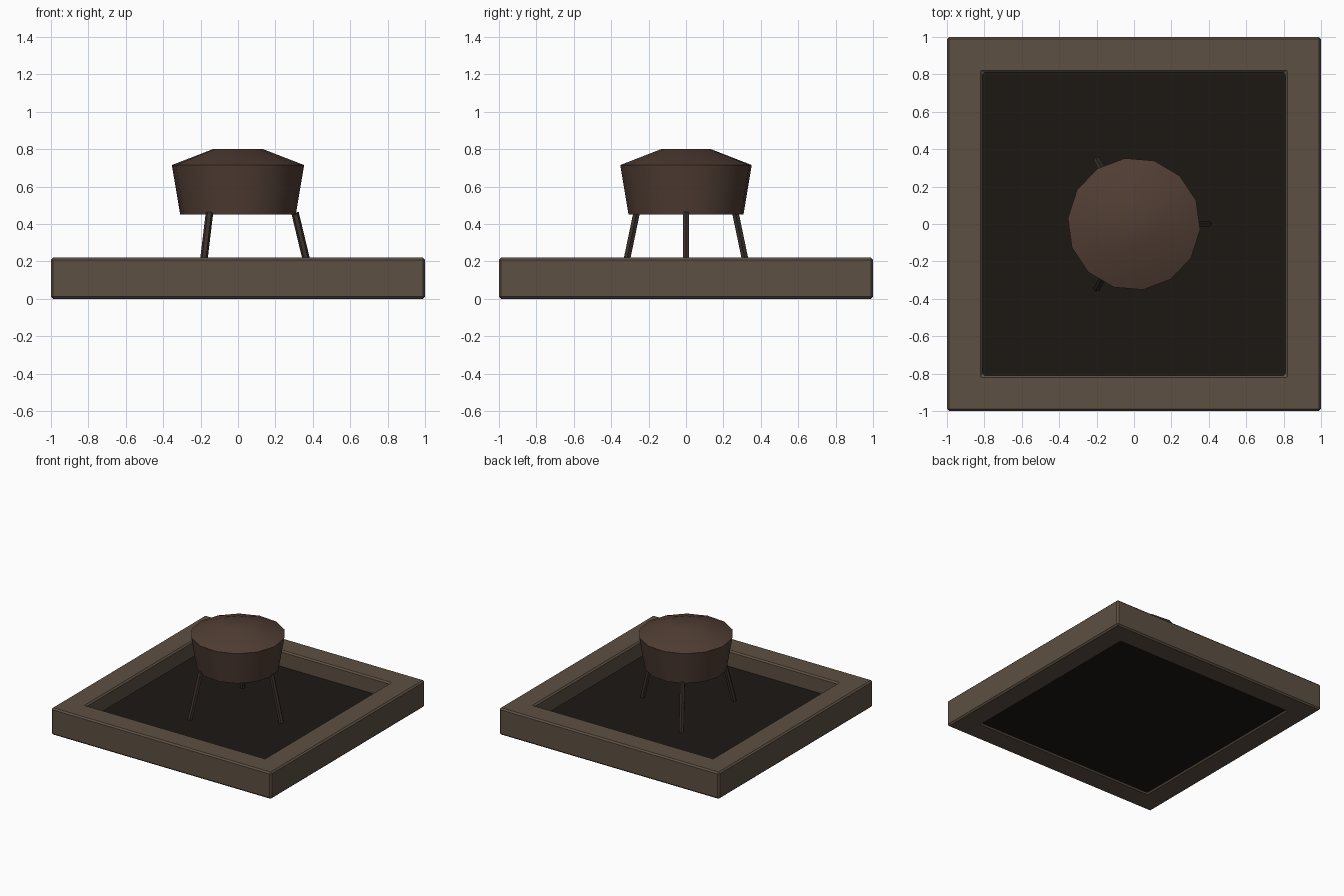
import bpy, bmesh, math
from mathutils import Vector

if "Cube" in bpy.data.objects:
    bpy.data.objects.remove(bpy.data.objects["Cube"])


def material(name, rgb):
    m = bpy.data.materials.new(name)
    m.diffuse_color = (*rgb, 1)
    m.use_nodes = True
    m.node_tree.nodes["Principled BSDF"].inputs["Base Color"].default_value = m.diffuse_color
    return m


WOOD = material("weathered_wood", (0.11, 0.08, 0.055))
DARK = material("dark_panel", (0.012, 0.009, 0.007))
BROWN = material("dark_brown", (0.08, 0.047, 0.034))
LEG = material("leg_brown", (0.045, 0.032, 0.025))


def make_object(name, bm, mat):
    bmesh.ops.recalc_face_normals(bm, faces=bm.faces)
    mesh = bpy.data.meshes.new(name)
    bm.to_mesh(mesh)
    bm.free()
    ob = bpy.data.objects.new(name, mesh)
    bpy.context.collection.objects.link(ob)
    mesh.materials.append(mat)
    return ob


# Square border frame: a rectangular section swept round four corners
bm = bmesh.new()
section = [(1.0, 0.0), (1.0, 0.22), (0.81, 0.22), (0.81, 0.0)]
corners = [(1, 1), (-1, 1), (-1, -1), (1, -1)]
rings = [[bm.verts.new((sx * r, sy * r, z)) for r, z in section] for sx, sy in corners]
for i in range(4):
    a, b = rings[i], rings[(i + 1) % 4]
    for j in range(4):
        k = (j + 1) % 4
        bm.faces.new((a[j], b[j], b[k], a[k]))
frame = make_object("border_frame", bm, WOOD)
bev = frame.modifiers.new("bevel", 'BEVEL')
bev.width = 0.012
bev.segments = 1
bev.limit_method = 'ANGLE'

# Sunken floor panel
bm = bmesh.new()
bmesh.ops.create_cube(bm, size=1)
for v in bm.verts:
    v.co = (v.co.x * 1.62, v.co.y * 1.62, 0.05 + v.co.z * 0.08)
make_object("floor_panel", bm, DARK)

# Tapered seat with a shallow domed top, 14 sides
SIDES = 14
bm = bmesh.new()
rings = []
for r, z in [(0.31, 0.45), (0.355, 0.715), (0.135, 0.80)]:
    rings.append([bm.verts.new((r * math.cos(t), r * math.sin(t), z))
                  for t in (math.radians(-5) + math.tau * i / SIDES for i in range(SIDES))])
for a, b in zip(rings, rings[1:]):
    for i in range(SIDES):
        k = (i + 1) % SIDES
        bm.faces.new((a[i], a[k], b[k], b[i]))
bm.faces.new(rings[0])
bm.faces.new(rings[-1])
seat = make_object("seat", bm, BROWN)
bpy.context.view_layer.objects.active = seat
seat.select_set(True)
bpy.ops.object.shade_smooth_by_angle(angle=math.radians(35))

# Three splayed legs
for n in range(3):
    ang = math.tau * n / 3
    out = Vector((math.cos(ang), math.sin(ang), 0))
    top = out * 0.305 + Vector((0, 0, 0.46))
    foot = out * 0.395 + Vector((0, 0, 0.085))
    bm = bmesh.new()
    bmesh.ops.create_cone(bm, cap_ends=True, segments=6, radius1=0.02, radius2=0.02,
                          depth=(top - foot).length)
    leg = make_object(f"leg_{n + 1}", bm, LEG)
    leg.location = (top + foot) / 2
    leg.rotation_euler = (top - foot).to_track_quat('Z', 'Y').to_euler()
